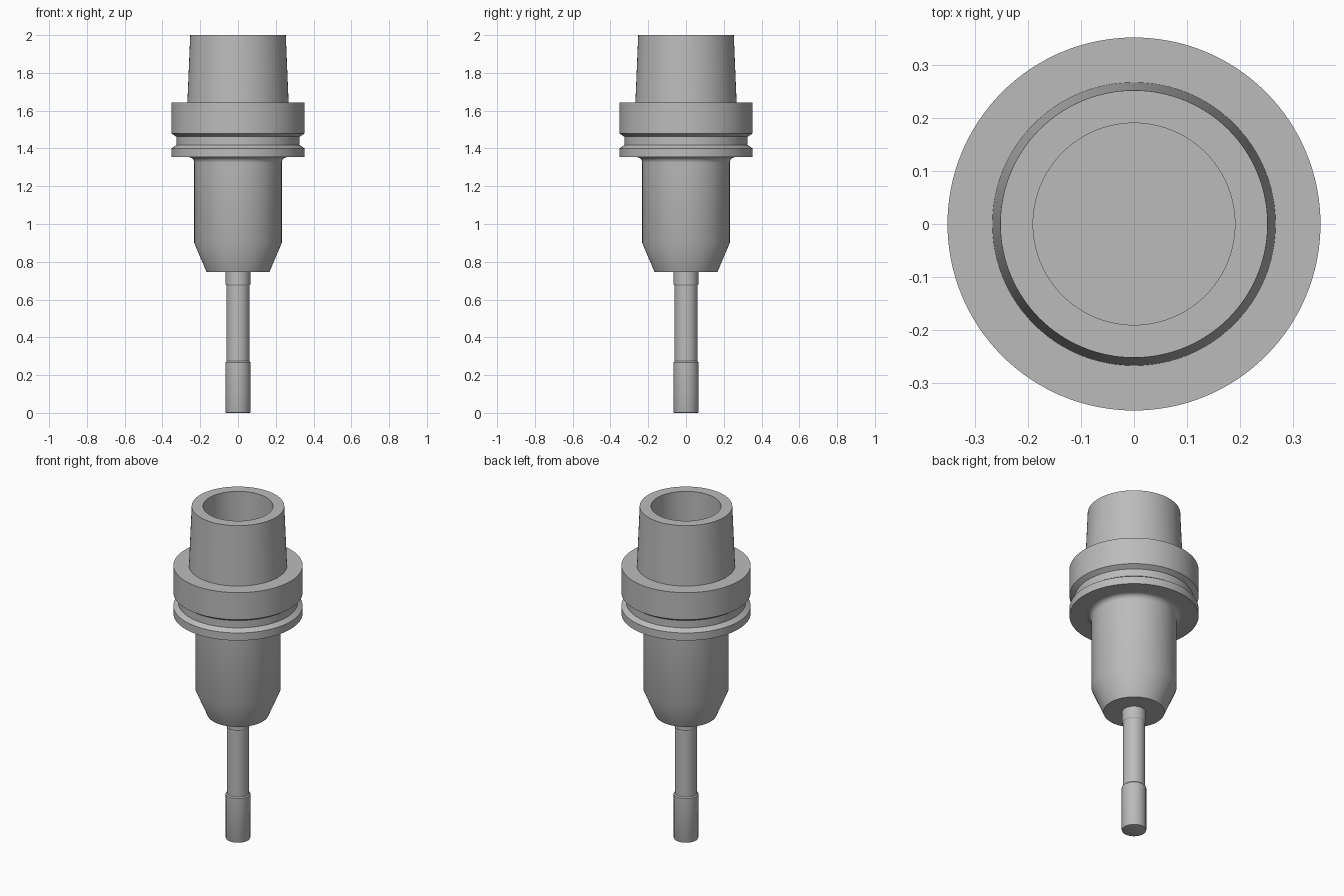
import bpy, bmesh, math

if "Cube" in bpy.data.objects:
    bpy.data.objects.remove(bpy.data.objects["Cube"])

SEGMENTS = 128

steel = bpy.data.materials.new("steel_grey")
steel.diffuse_color = (0.5, 0.5, 0.5, 1)
steel.use_nodes = True
steel.node_tree.nodes["Principled BSDF"].inputs["Base Color"].default_value = steel.diffuse_color


def lathe(name, profile):
    """Spin an (r, z) profile, running bottom axis to top axis, about z."""
    bm = bmesh.new()
    verts = [bm.verts.new((r, 0, z)) for r, z in profile]
    edges = [bm.edges.new(pair) for pair in zip(verts, verts[1:])]
    bmesh.ops.spin(bm, geom=verts + edges, cent=(0, 0, 0), axis=(0, 0, 1),
                   angle=math.tau, steps=SEGMENTS, use_merge=True)
    bmesh.ops.remove_doubles(bm, verts=bm.verts, dist=1e-5)
    bmesh.ops.recalc_face_normals(bm, faces=bm.faces)
    mesh = bpy.data.meshes.new(name)
    bm.to_mesh(mesh)
    bm.free()
    mesh.materials.append(steel)
    obj = bpy.data.objects.new(name, mesh)
    bpy.context.collection.objects.link(obj)
    bpy.ops.object.select_all(action='DESELECT')
    obj.select_set(True)
    bpy.context.view_layer.objects.active = obj
    bpy.ops.object.shade_smooth_by_angle(angle=math.radians(28))
    return obj


# Fillet between the nose body and the flange
R = 0.03
fillet = [(0.232 + R * (1 - math.cos(a)), 1.354 - R + R * math.sin(a))
          for a in (math.pi / 2 * i / 8 for i in range(9))]

# Holder: tapered nose, grooved flange, hollow taper shank
lathe("tool_holder", [
    (0, 0.747), (0.167, 0.747), (0.232, 0.9), *fillet,
    (0.353, 1.354), (0.353, 1.4),                    # lower flange
    (0.326, 1.418), (0.326, 1.462), (0.353, 1.48),   # gripper groove
    (0.353, 1.643), (0.268, 1.643),                  # upper flange
    (0.253, 2.0), (0.191, 2.0),                      # taper shank
    (0.191, 1.64), (0, 1.64)])                       # bore

# Cutting tool: cutting head, relieved neck, clamped shank
lathe("end_mill", [
    (0, 0), (0.062, 0), (0.0655, 0.0015), (0.067, 0.005),
    (0.067, 0.268), (0.061, 0.274),
    (0.061, 0.674), (0.065, 0.68), (0.065, 0.747), (0, 0.747)])
